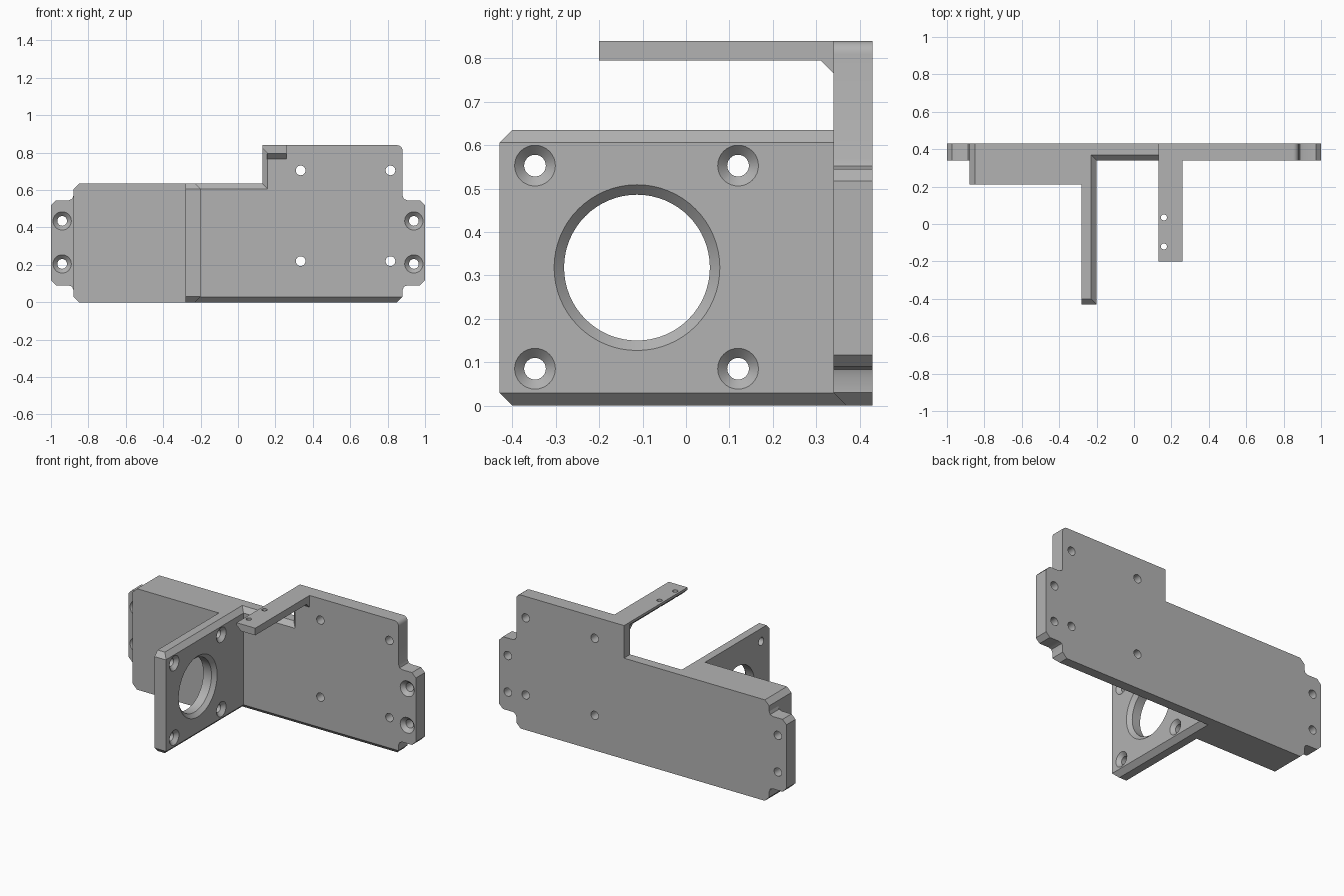
import bpy, bmesh, math
from mathutils import Vector

cube = bpy.data.objects.get("Cube")
if cube:
    bpy.data.objects.remove(cube, do_unlink=True)

# One plain grey
grey = bpy.data.materials.new("plain_grey")
grey.use_nodes = True
COLOUR = (0.45, 0.45, 0.45, 1)
grey.diffuse_color = COLOUR
grey.node_tree.nodes["Principled BSDF"].inputs["Base Color"].default_value = COLOUR

BACK, FRONT, TOP = 0.43, 0.34, 0.635
CUT = 0.029


def add(name, bm):
    bmesh.ops.recalc_face_normals(bm, faces=bm.faces)
    mesh = bpy.data.meshes.new(name)
    bm.to_mesh(mesh)
    bm.free()
    mesh.materials.append(grey)
    obj = bpy.data.objects.new(name, mesh)
    bpy.context.collection.objects.link(obj)
    return obj


def extrude(name, outline, axis, lo, hi, chamfer=None):
    """Extrude a 2D outline along an axis; chamfer edges whose ends satisfy a rule."""
    def place(p, t):
        c = list(p)
        c.insert(axis, t)
        return Vector(c)
    bm = bmesh.new()
    face = bm.faces.new([bm.verts.new(place(p, lo)) for p in outline])
    new = bmesh.ops.extrude_face_region(bm, geom=[face])["geom"]
    shift = place((0, 0), hi - lo)
    bmesh.ops.translate(bm, vec=shift, verts=[v for v in new if isinstance(v, bmesh.types.BMVert)])
    bmesh.ops.recalc_face_normals(bm, faces=bm.faces)
    if chamfer:
        edges = [e for e in bm.edges if chamfer(e.verts[0].co, e.verts[1].co)]
        bmesh.ops.bevel(bm, geom=edges, offset=CUT, segments=1, affect='EDGES')
    return add(name, bm)


def drill(target, start, direction, radius, sink=0.0, length=0.16):
    """Cut a round hole, with a conical countersink at its start when sink is set."""
    profile = [(-0.02, radius), (length, radius)]
    if sink:
        profile = [(-0.02, sink + 0.02), (sink - radius, radius), (length, radius)]
    bm = bmesh.new()
    turn = Vector(direction).to_track_quat('Z', 'Y')
    n = 64 if radius > 0.1 else 32
    rings = []
    for t, r in profile:
        angles = [2 * math.pi * i / n for i in range(n)]
        rings.append([bm.verts.new(Vector(start) + turn @ Vector((r * math.cos(a), r * math.sin(a), t)))
                      for a in angles])
    for a, b in zip(rings, rings[1:]):
        for i in range(n):
            j = (i + 1) % n
            bm.faces.new((a[i], a[j], b[j], b[i]))
    bm.faces.new(rings[0])
    bm.faces.new(rings[-1])
    cutter = add("hole_cutter", bm)
    cutter.hide_render = True
    mod = target.modifiers.new("hole", 'BOOLEAN')
    mod.operation, mod.solver, mod.object = 'DIFFERENCE', 'EXACT', cutter
    bpy.context.view_layer.objects.active = target
    bpy.ops.object.modifier_apply(modifier=mod.name)
    bpy.data.objects.remove(cutter, do_unlink=True)


def near(a, b):
    return abs(a - b) < 1e-4


# Mounting ear outline, bottom to top, with small fillets at its root
lower = [(0.88, 0.065), (0.887, 0.083), (0.905, 0.09), (0.973, 0.09), (1.0, 0.117)]
ear = lower + [(x, TOP - z) for x, z in reversed(lower)]

# Back plate with stepped top and right-hand ear
corner = [(0.85 + 0.03 * math.cos(a), 0.81 + 0.03 * math.sin(a))
          for a in (math.pi / 2 * i / 6 for i in range(7))]
outline = [(-0.28, 0), (0.85, 0), (0.88, 0.03)] + ear + corner
outline += [(0.13, 0.84), (0.13, TOP), (-0.28, TOP)]


def plate_rule(a, b):
    if not (near(a.y, FRONT) and near(b.y, FRONT)):
        return False
    bottom = near(a.z, 0) and near(b.z, 0)
    step_top = near(a.z, TOP) and near(b.z, TOP)
    step_side = near(a.x, 0.13) and near(b.x, 0.13)
    return bottom or step_top or step_side


plate = extrude("back_plate", outline, 1, FRONT, BACK, plate_rule)
for x in (0.335, 0.815):
    for z in (0.22, 0.705):
        drill(plate, (x, FRONT, z), (0, 1, 0), 0.026)

# Thick side block and its ear
extrude("side_block", [(-0.28, 0), (-0.85, 0), (-0.88, 0.03), (-0.88, TOP - 0.03),
                       (-0.85, TOP), (-0.28, TOP)], 1, 0.21, BACK)
side_ear = extrude("side_ear", [(-x, z) for x, z in ear], 1, FRONT, BACK)
for part, x in ((plate, 0.94), (side_ear, -0.94)):
    for z in (0.205, 0.435):
        drill(part, (x, FRONT, z), (0, 1, 0), 0.026, 0.049)

# Upright flange with a large bore and four countersunk holes
FACE = -0.2
flange = extrude(
    "flange", [(-0.43, 0.03), (-0.4, 0), (0.38, 0), (0.38, TOP), (-0.4, TOP), (-0.43, TOP - 0.03)],
    0, -0.28, FACE,
    lambda a, b: near(a.x, FACE) and near(b.x, FACE) and near(a.z, b.z) and (near(a.z, 0) or near(a.z, TOP)))
drill(flange, (FACE, -0.113, 0.318), (-1, 0, 0), 0.168, 0.191)
for y in (-0.348, 0.12):
    for z in (0.085, 0.553):
        drill(flange, (FACE, y, z), (-1, 0, 0), 0.025, 0.047)

# Overhanging arm with a sloped lower edge and a gusset at its root
arm = extrude("arm", [(0.16, 0.795), (0.26, 0.795), (0.26, 0.84), (0.13, 0.84), (0.13, 0.825)],
              1, -0.2, 0.375)
for y in (-0.12, 0.035):
    drill(arm, (0.16, y, 0.87), (0, 0, -1), 0.016)
extrude("arm_gusset", [(0.31, 0.796), (0.35, 0.796), (0.35, 0.756)], 0, 0.155, 0.26)

# Smooth bores, sharp edges elsewhere
for obj in bpy.context.scene.objects:
    obj.select_set(obj.type == 'MESH')
bpy.context.view_layer.objects.active = plate
bpy.ops.object.shade_smooth_by_angle(angle=math.radians(25))
